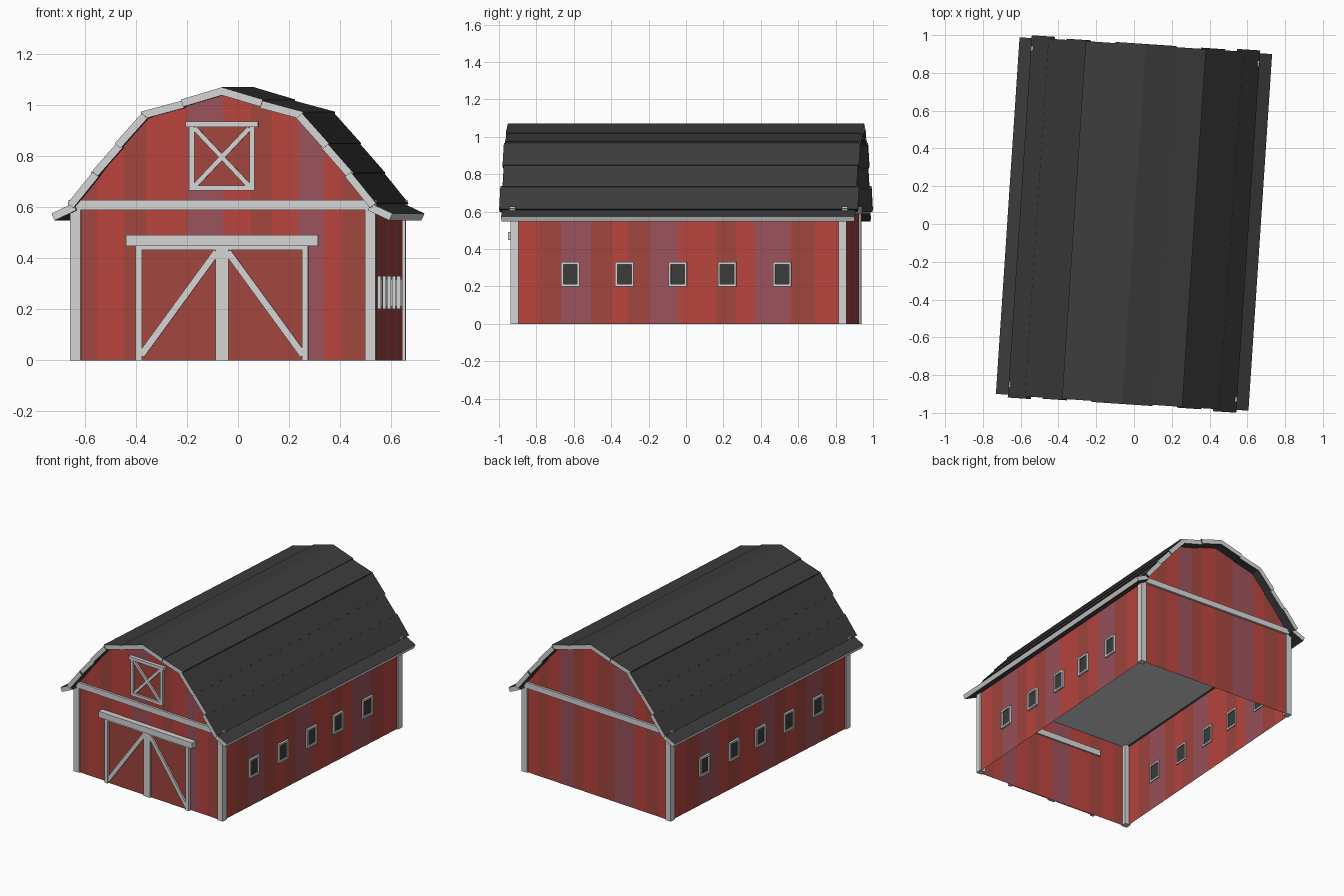
import bpy, bmesh, math
from mathutils import Vector, Matrix

if "Cube" in bpy.data.objects:
    bpy.data.objects.remove(bpy.data.objects["Cube"])

TURN = math.radians(-3.8)   # whole barn is slightly turned on the grid


def material(name, col):
    m = bpy.data.materials.new(name)
    m.diffuse_color = (*col, 1)
    m.use_nodes = True
    m.node_tree.nodes["Principled BSDF"].inputs["Base Color"].default_value = m.diffuse_color
    return m


RED = material("bright red", (.485, .058, .049))
BROWN = material("brown red", (.36, .060, .048))
PLUM = material("faded plum red", (.32, .083, .105))
WHITE = material("trim white", (.66, .66, .66))
DARK = material("charcoal", (.045, .045, .045))


def finish(name, bm, mats):
    me = bpy.data.meshes.new(name)
    bm.to_mesh(me)
    bm.free()
    for m in mats:
        me.materials.append(m)
    ob = bpy.data.objects.new(name, me)
    ob.rotation_euler.z = TURN
    bpy.context.collection.objects.link(ob)
    return ob


def add_box(bm, x0, x1, y0, y1, z0, z1):
    mat = Matrix.Translation(((x0 + x1) / 2, (y0 + y1) / 2, (z0 + z1) / 2)) @ \
        Matrix.Diagonal((x1 - x0, y1 - y0, z1 - z0, 1))
    bmesh.ops.create_cube(bm, size=1, matrix=mat)


def add_brace(bm, a, b, width, y0, y1):
    """Board in the xz plane running from a to b."""
    d = Vector((b[0] - a[0], 0, b[1] - a[1]))
    mat = Matrix.Translation(((a[0] + b[0]) / 2, (y0 + y1) / 2, (a[1] + b[1]) / 2)) @ \
        Matrix.Rotation(-math.atan2(d.z, d.x), 4, 'Y') @ \
        Matrix.Diagonal((d.length, y1 - y0, width, 1))
    bmesh.ops.create_cube(bm, size=1, matrix=mat)


def boxes(name, mat, *dims):
    bm = bmesh.new()
    for d in dims:
        add_box(bm, *d)
    return finish(name, bm, [mat])


def striped_wall(name, points, axis, cuts, colours):
    """Flat wall cut into upright planks; colours: one letter per plank."""
    bm = bmesh.new()
    bm.faces.new([bm.verts.new(p) for p in points])
    normal = Vector((0, 0, 0))
    normal[axis] = 1
    for c in cuts:
        bmesh.ops.bisect_plane(bm, geom=bm.verts[:] + bm.edges[:] + bm.faces[:],
                               plane_co=normal * c, plane_no=normal)
    for f in bm.faces:
        plank = sum(f.calc_center_median()[axis] > c for c in cuts)
        f.material_index = "RBP".index(colours[plank])
    finish(name, bm, [RED, BROWN, PLUM])


# Walls: gable ends and long sides, open underneath
W, L = .59, .89
gable = [(-W, 0), (W, 0), (W, .59), (.305, .945), (0, 1.04), (-.305, .945), (-W, .59)]
gable_cuts = [-.495, -.39, -.30, -.14, 0, .11, .19, .295, .395, .47]
striped_wall("front_wall", [(x, -L, z) for x, z in gable], 0, gable_cuts, "BRBRPRBRPRB")
striped_wall("back_wall", [(x, L, z) for x, z in reversed(gable)], 0, gable_cuts, "RBRPBRBPRBR")
side_cuts = [-.75, -.63, -.47, -.36, -.27, -.16, 0, .2, .31, .41, .60, .73]
for s, side in ((1, "right"), (-1, "left")):
    pts = [(s * W, -L * s, 0), (s * W, L * s, 0), (s * W, L * s, .6), (s * W, -L * s, .6)]
    striped_wall(side + "_wall", pts, 1, side_cuts, "RBPBRBPRBRPBR")

# Loft ceiling
bm = bmesh.new()
bm.faces.new([bm.verts.new(p) for p in
              ((-W, -L, .585), (-W, L, .585), (W, L, .585), (W, -L, .585))])
finish("loft_ceiling", bm, [WHITE])

# Corner posts and gable bands
bm = bmesh.new()
for sx in (-1, 1):
    for sy in (-1, 1):
        x, y = sorted((sx * .558, sx * .60)), sorted((sy * .858, sy * .90))
        add_box(bm, *x, *y, 0, .59)
finish("corner_posts", bm, [WHITE])
boxes("gable_bands", WHITE, (-.605, .605, -.905, -.875, .588, .628),
      (-.605, .605, .875, .905, .588, .628))

# Roof: overlapping slabs, white on the gable ends and the eave edge
panels = [((0, 1.07), (.16, 1.018), .955), ((.155, 1.018), (.318, .97), .949),
          ((.315, .968), (.418, .847), .955), ((.412, .853), (.513, .732), .949),
          ((.507, .738), (.603, .613), .961), ((.585, .615), (.67, .575), .946)]
THICK = .03
for side, s in (("right", 1), ("left", -1)):
    bm = bmesh.new()
    for i, (a, b, half) in enumerate(panels):
        a, b = Vector(a), Vector(b)
        d = (b - a).normalized()
        n = Vector((-d.y, d.x))
        lift = n * .004 if i < 5 else n * 0
        a2 = a - n * THICK if i else Vector((0, a.y - THICK * 1.05))
        ring = [a, b + lift, b - n * THICK + lift, a2]
        front, back = ([bm.verts.new((s * p.x, y, p.y)) for p in ring] for y in (-half, half))
        caps = [bm.faces.new(front), bm.faces.new(back[::-1])]
        edges = [bm.faces.new((front[k], back[k], back[(k + 1) % 4], front[(k + 1) % 4]))
                 for k in range(4)]
        for f in caps + ([edges[1]] if i == 5 else []):
            f.material_index = 1
    bmesh.ops.recalc_face_normals(bm, faces=bm.faces[:])
    finish(side + "_roof_panels", bm, [DARK, WHITE])

# Barn door: panel, frame, braces, sliding rail
boxes("door_panels", BROWN, (-.335, .33, -.899, -.893, 0, .45))
bm = bmesh.new()
Y0, Y1 = -.912, -.895
for x0, x1 in ((-.342, -.317), (-.027, .023), (.312, .336)):
    add_box(bm, x0, x1, Y0, Y1, 0, .45)
add_box(bm, -.342, .336, Y0, Y1, .432, .452)
for s in (-1, 1):
    add_brace(bm, (s * .022 - .002, .425), (s * .318 - .002, .02), .027, Y0 + .002, Y1)
finish("door_frame", bm, [WHITE])
boxes("door_rail", WHITE, (-.378, .376, -.928, -.88, .448, .49))

# Loft hatch with crossed braces
boxes("hatch_panel", BROWN, (-.125, .12, -.899, -.893, .67, .92))
bm = bmesh.new()
add_box(bm, -.131, -.111, Y0, Y1, .665, .92)
add_box(bm, .105, .125, Y0, Y1, .665, .92)
add_box(bm, -.131, .125, Y0, Y1, .665, .685)
add_box(bm, -.145, .14, -.918, Y1, .914, .936)
for s in (-1, 1):
    add_brace(bm, (-.003 - s * .108, .682), (-.003 + s * .108, .91), .019, Y0 + .002, Y1)
finish("hatch_frame", bm, [WHITE])

# Side windows: frames and dark panes
frames, panes = bmesh.new(), bmesh.new()
for s in (-1, 1):
    x = sorted((s * .583, s * .604))
    for c in (-.58, -.29, -.005, .26, .555):
        for y0, y1, z0, z1 in ((-.049, -.037, .20, .33), (.037, .049, .20, .33),
                               (-.037, .037, .20, .213), (-.037, .037, .317, .33)):
            add_box(frames, *x, c + y0, c + y1, z0, z1)
        add_box(panes, *sorted((s * .588, s * .595)), c - .037, c + .037, .213, .317)
finish("window_frames", frames, [WHITE])
finish("window_panes", panes, [DARK])
